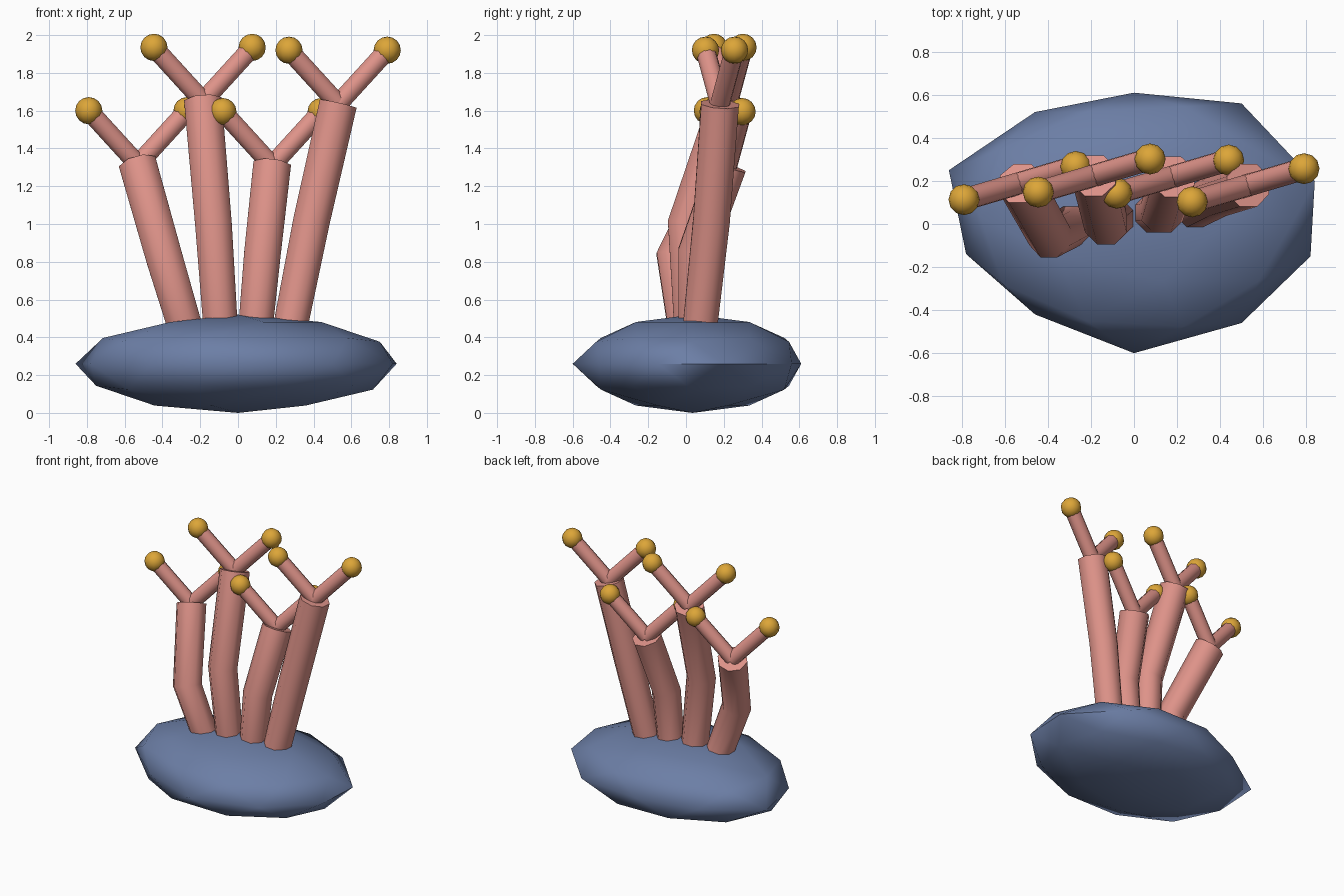
import bpy, bmesh, math
from mathutils import Vector

if "Cube" in bpy.data.objects:
    bpy.data.objects.remove(bpy.data.objects["Cube"])


def material(name, rgb):
    m = bpy.data.materials.new(name)
    m.use_nodes = True
    m.diffuse_color = (*rgb, 1)
    m.node_tree.nodes["Principled BSDF"].inputs["Base Color"].default_value = (*rgb, 1)
    return m


ROCK = material("slate blue", (0.15, 0.21, 0.38))
STALK = material("coral pink", (0.73, 0.29, 0.25))
TIP = material("gold", (0.72, 0.38, 0.04))


def finish(bm, name, mat, angle):
    bmesh.ops.recalc_face_normals(bm, faces=bm.faces)
    mesh = bpy.data.meshes.new(name)
    bm.to_mesh(mesh)
    bm.free()
    mesh.materials.append(mat)
    ob = bpy.data.objects.new(name, mesh)
    bpy.context.collection.objects.link(ob)
    bpy.ops.object.select_all(action='DESELECT')
    bpy.context.view_layer.objects.active = ob
    ob.select_set(True)
    bpy.ops.object.shade_smooth_by_angle(angle=math.radians(angle))
    return ob


def tube(name, path, radii, sides):
    """Capped tube whose rings bisect the bends of the path."""
    pts = [Vector(p) for p in path]
    bm = bmesh.new()
    rings = []
    for i, p in enumerate(pts):
        along = (pts[min(i + 1, len(pts) - 1)] - pts[max(i - 1, 0)]).normalized()
        u = Vector((0, 1, 0)).cross(along).normalized()
        v = along.cross(u)
        turn = [2 * math.pi * (k + 0.5) / sides for k in range(sides)]
        rings.append([bm.verts.new(p + radii[i] * (u * math.cos(a) + v * math.sin(a)))
                      for a in turn])
    for a, b in zip(rings, rings[1:]):
        for k in range(sides):
            n = (k + 1) % sides
            bm.faces.new((a[k], a[n], b[n], b[k]))
    bm.faces.new(rings[0])
    bm.faces.new(rings[-1])
    return finish(bm, name, STALK, 50)


# Rock: squashed faceted ball with an uneven rim
RIM = [(-0.78, -0.14), (-0.46, -0.42), (0, -0.6), (0.5, -0.46), (0.82, -0.15),
       (0.84, 0.2), (0.5, 0.56), (0, 0.61), (-0.46, 0.52), (-0.86, 0.25)]
bm = bmesh.new()
bmesh.ops.create_icosphere(bm, subdivisions=2, radius=1)
rim = sorted((v for v in bm.verts if abs(v.co.z) < 0.01),
             key=lambda v: math.atan2(v.co.y, v.co.x))
for v in bm.verts:
    v.co = (v.co.x * 0.84, v.co.y * 0.6 + 0.035, v.co.z * 0.26 + 0.26)
for v, (x, y) in zip(rim, RIM):
    v.co = (x, y, 0.26)
finish(bm, "rock_base", ROCK, 60)

# Stalks: root, bend and crown of each, then a forked pair of tips
STALKS = [
    [(-0.27, 0.0, 0.42), (-0.39, -0.06, 0.82), (-0.53, 0.19, 1.315)],
    [(-0.09, 0.03, 0.42), (-0.13, 0.0, 1.0), (-0.185, 0.225, 1.65)],
    [(0.09, 0.05, 0.42), (0.13, 0.055, 0.85), (0.18, 0.22, 1.31)],
    [(0.27, 0.07, 0.42), (0.39, 0.135, 1.02), (0.53, 0.18, 1.635)],
]
FORK = Vector((0.26, 0.077, 0.285))
for i, path in enumerate(STALKS, 1):
    tube(f"stalk_{i}", path, (0.098, 0.105, 0.108), 8)
    crown = Vector(path[-1])
    for side, s in (("right", -1), ("left", 1)):
        end = crown + Vector((FORK.x * s, FORK.y * s, FORK.z))
        tube(f"branch_{i}_{side}", [crown, end], (0.053, 0.053), 10)
        bm = bmesh.new()
        bmesh.ops.create_uvsphere(bm, u_segments=12, v_segments=8, radius=0.072)
        bmesh.ops.translate(bm, verts=bm.verts, vec=end)
        finish(bm, f"tip_{i}_{side}", TIP, 50)
